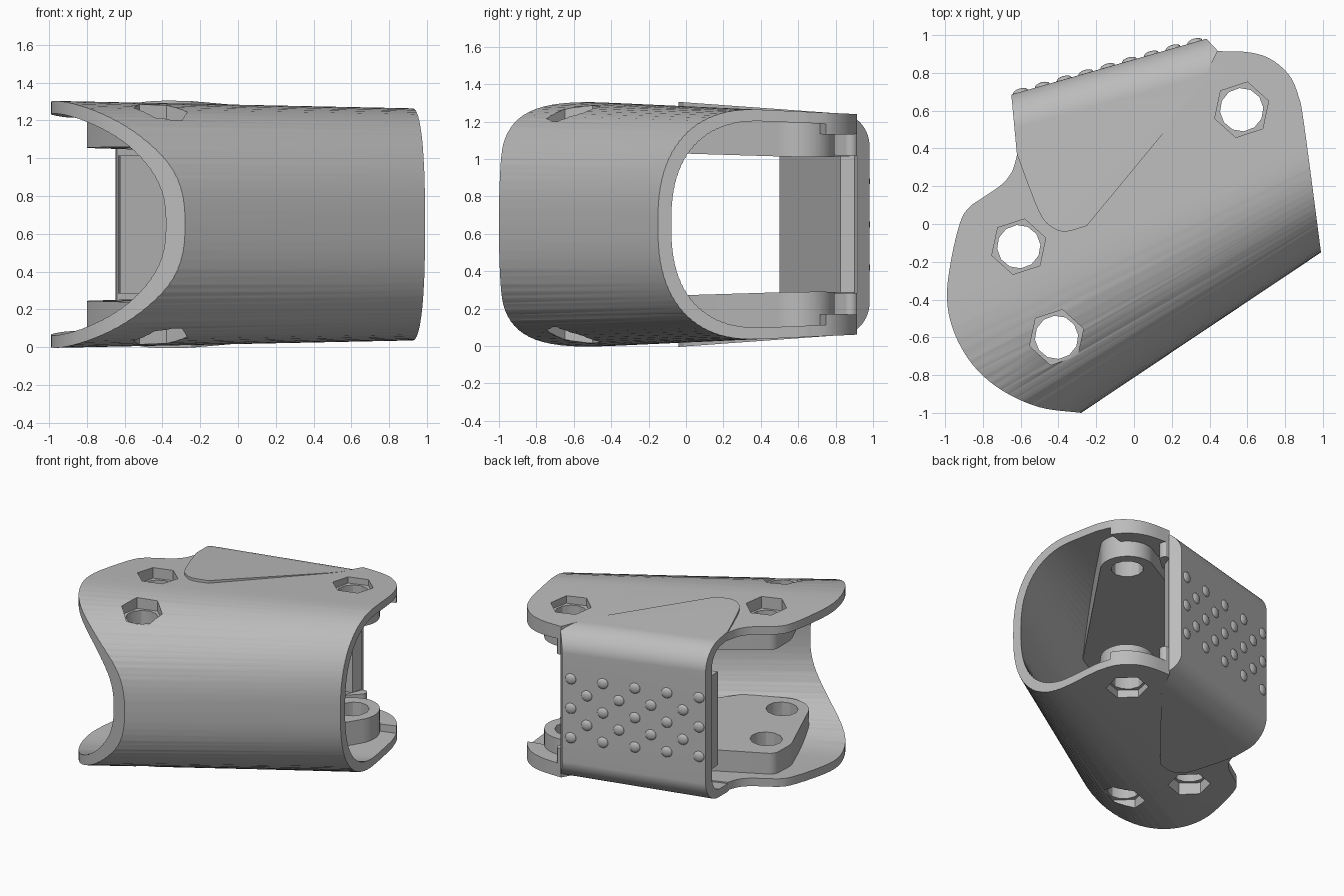
import bpy, bmesh, math
from mathutils import Vector, Matrix

if "Cube" in bpy.data.objects:
    bpy.data.objects.remove(bpy.data.objects["Cube"])

grey = bpy.data.materials.new("plain_grey")
grey.diffuse_color = (0.5, 0.5, 0.5, 1)
grey.use_nodes = True
grey.node_tree.nodes["Principled BSDF"].inputs["Base Color"].default_value = grey.diffuse_color

MID = 0.65                                  # height of the symmetry plane
D = Vector((0.831, 0.556))                  # direction the front wall runs
N = Vector((-0.556, 0.831))                 # from the front wall inward
E = Vector((0.961, 0.275))                  # direction the back plate runs
M = Vector((-0.275, 0.961))                 # outward from the back plate
BACK = 0.838


def make(name, bm):
    bmesh.ops.recalc_face_normals(bm, faces=bm.faces)
    me = bpy.data.meshes.new(name)
    bm.to_mesh(me)
    bm.free()
    ob = bpy.data.objects.new(name, me)
    bpy.context.collection.objects.link(ob)
    me.materials.append(grey)
    return ob


def boolean(target, tool, op):
    mod = target.modifiers.new("cut", 'BOOLEAN')
    mod.operation, mod.solver, mod.object = op, 'EXACT', tool
    dg = bpy.context.evaluated_depsgraph_get()
    me = bpy.data.meshes.new_from_object(target.evaluated_get(dg))
    target.modifiers.clear()
    target.data = me
    bpy.data.objects.remove(tool)


def prism(name, pts, z0, z1):
    bm = bmesh.new()
    lo = [bm.verts.new((x, y, z0)) for x, y in pts]
    hi = [bm.verts.new((x, y, z1)) for x, y in pts]
    n = len(pts)
    bm.faces.new(lo)
    bm.faces.new(hi)
    for i in range(n):
        j = (i + 1) % n
        bm.faces.new((lo[i], lo[j], hi[j], hi[i]))
    return make(name, bm)


def spline(pts, steps=5):
    p = [Vector(q) for q in pts]
    p = [2 * p[0] - p[1]] + p + [2 * p[-1] - p[-2]]
    out = []
    for a, b, c, d in zip(p, p[1:], p[2:], p[3:]):
        for k in range(steps):
            t = k / steps
            out.append(0.5 * (2 * b + (c - a) * t + (2 * a - 5 * b + 4 * c - d) * t * t
                              + (3 * b - a - 3 * c + d) * t ** 3))
    return out + [p[-2]]


def channel(name, base, along, inward, v0, radius, b, rh, power, length, taper):
    """Solid with a rounded nose, swept along one direction, height tapered."""
    bm = bmesh.new()
    rings, steps = [], 24
    for s in (-1.7, 1.7):
        rv, half = radius(s), []
        if b > rh:
            half.append((v0, 0))
        for i in range(steps + 1):
            a = math.pi / 2 * i / steps
            half.append((v0 + rv * (1 - max(math.cos(a), 0) ** (2 / power)),
                         b - rh + rh * math.sin(a) ** (2 / power)))
        half.append((length, b))
        ring = []
        for v, h in half + [(v, -h) for v, h in reversed(half[1:])]:
            p = base + along * s + inward * v
            ring.append(bm.verts.new((p.x, p.y, MID + h * taper(p))))
        rings.append(ring)
        bm.faces.new(ring)
    n = len(rings[0])
    for i in range(n):
        j = (i + 1) % n
        bm.faces.new((rings[0][i], rings[0][j], rings[1][j], rings[1][i]))
    bmesh.ops.triangulate(bm, faces=bm.faces)
    return make(name, bm)


def hull(name, circles, height, side):
    """Convex pad around circles, reaching from a gently sloped face outward."""
    bm = bmesh.new()
    for x, y, r in circles:
        for i in range(40):
            a = math.tau * i / 40
            p = Vector((x + r * math.cos(a), y + r * math.sin(a)))
            for h in (height - 0.027 * p.dot(D), 1.1):
                bm.verts.new((p.x, p.y, MID + side * h))
    bmesh.ops.convex_hull(bm, input=bm.verts)
    bmesh.ops.dissolve_limit(bm, angle_limit=0.005, verts=bm.verts, edges=bm.edges)
    return make(name, bm)


def main_taper(p):
    return (0.65 - 0.046 * (p.y + 0.4)) / 0.65


def cover_taper(p):
    return (0.652 - 0.072 * p.y) / 0.65


# curved front shell, trimmed to its plan outline
left = spline([(-0.28, -1.0), (-0.5, -0.97), (-0.7, -0.88), (-0.85, -0.75), (-0.95, -0.58),
               (-0.99, -0.4), (-0.97, -0.2), (-0.92, 0.01), (-0.87, 0.09), (-0.8, 0.14),
               (-0.7, 0.21), (-0.645, 0.28), (-0.618, 0.37)])
right = spline([(0.44, 0.915), (0.6, 0.91), (0.72, 0.875), (0.82, 0.79), (0.87, 0.68),
                (0.9, 0.53), (0.99, -0.15)])
outline = [(-0.1, -1.3), (-0.2, -1.01)] + left + [(0.36, 0.75)] + right + [(1.025, -0.42)]
front_base = Vector((-0.28, -1.0)) - D * Vector((-0.28, -1.0)).dot(D)
shell = channel("guard_body", front_base, D, N, 0, lambda u: 0.9 - 0.194 * (u + 1),
                0.65, 0.65, 2.5, 2.3, main_taper)
boolean(shell, prism("outline_cutter", outline, -0.5, 2), 'INTERSECT')

# inner hollow, leaving the thick bolt platform, the thickened rear lip and the tab
hollow = channel("hollow", front_base, D, N, 0.065, lambda u: 0.85 - 0.194 * (u + 1),
                 0.585, 0.585, 2.5, 2.5, main_taper)
pads = [([(-0.72, 0.0, 0.08), (-0.61, -0.12, 0.19), (-0.41, -0.6, 0.19), (-0.12, -0.55, 0.1),
          (0.57, 0.605, 0.19)], 0.387),
        ([(0.88, 0.79, 0.03), (0.45, 0.68, 0.04), (0.3, 0.88, 0.03), (0.5, 1.0, 0.03),
          (0.85, 1.0, 0.03)], 0.51),
        ([(0.45, 0.88, 0.04), (0.36, 0.8, 0.04)], 0.391)]
for circles, h in pads:
    for side in (-1, 1):
        boolean(hollow, hull("pad", circles, h, side), 'DIFFERENCE')
boolean(shell, hollow, 'DIFFERENCE')

# back cover: upright plate that wraps over the top and bottom
cover_plan = ([(-0.66, 0.8), (-0.65, 0.69)]
              + spline([(-0.62, 0.37), (-0.55, 0.18), (-0.49, 0.04), (-0.43, -0.02),
                        (-0.36, -0.04), (-0.25, -0.01)], 4)
              + [(0.32, 0.68), (0.37, 0.75), (0.445, 0.915), (0.38, 0.985), (0.33, 1.1)])
back_base = M * BACK
cover = channel("cover", back_base, E, -M, 0, lambda s: 0.18, 0.65, 0.18, 2, 2.0, cover_taper)
boolean(cover, prism("cover_cutter", cover_plan, -0.5, 2), 'INTERSECT')
boolean(cover, channel("cover_hollow", back_base, E, -M, 0.09, lambda s: 0.12, 0.585, 0.12, 2,
                       2.2, cover_taper), 'DIFFERENCE')
boolean(shell, cover, 'UNION')

# stiffening panel on the inside of the plate
boolean(shell, prism("inner_panel", [(-0.635, 0.62), (-0.625, 0.5), (0.41, 0.825),
                                     (0.435, 0.905), (0.36, 0.92)], 0.285, 1.015), 'UNION')

# bolt holes with hexagonal nut recesses on both sides
for x, y in ((0.57, 0.605), (-0.61, -0.12), (-0.41, -0.6)):
    def ring(n, r, turn):
        return [(x + r * math.cos(turn + math.tau * i / n),
                 y + r * math.sin(turn + math.tau * i / n)) for i in range(n)]
    boolean(shell, prism("bolt_hole", ring(12, 0.115, 0.1), -0.5, 2), 'DIFFERENCE')
    for z0, z1 in ((-0.5, 0.1), (1.2, 2)):
        boolean(shell, prism("nut_recess", ring(6, 0.15, math.radians(78)), z0, z1), 'DIFFERENCE')

# raised grip dots in staggered columns on the back plate
bm = bmesh.new()
turn = Matrix((E.to_3d(), M.to_3d(), Vector((0, 0, 1)))).transposed().to_4x4()
for col in range(9):
    for dz in ((-0.23, 0, 0.23) if col % 2 == 0 else (-0.115, 0.115)):
        p = E * (0.575 - 0.12 * col) + M * BACK
        mat = Matrix.Translation((p.x, p.y, MID + dz)) @ turn @ Matrix.Diagonal((1, 0.45, 1, 1))
        bmesh.ops.create_uvsphere(bm, u_segments=16, v_segments=10, radius=0.041, matrix=mat)
dots = make("grip_dots", bm)

for ob in (shell, dots):
    bpy.ops.object.select_all(action='DESELECT')
    ob.select_set(True)
    bpy.context.view_layer.objects.active = ob
    bpy.ops.object.shade_smooth_by_angle(angle=math.radians(30))
